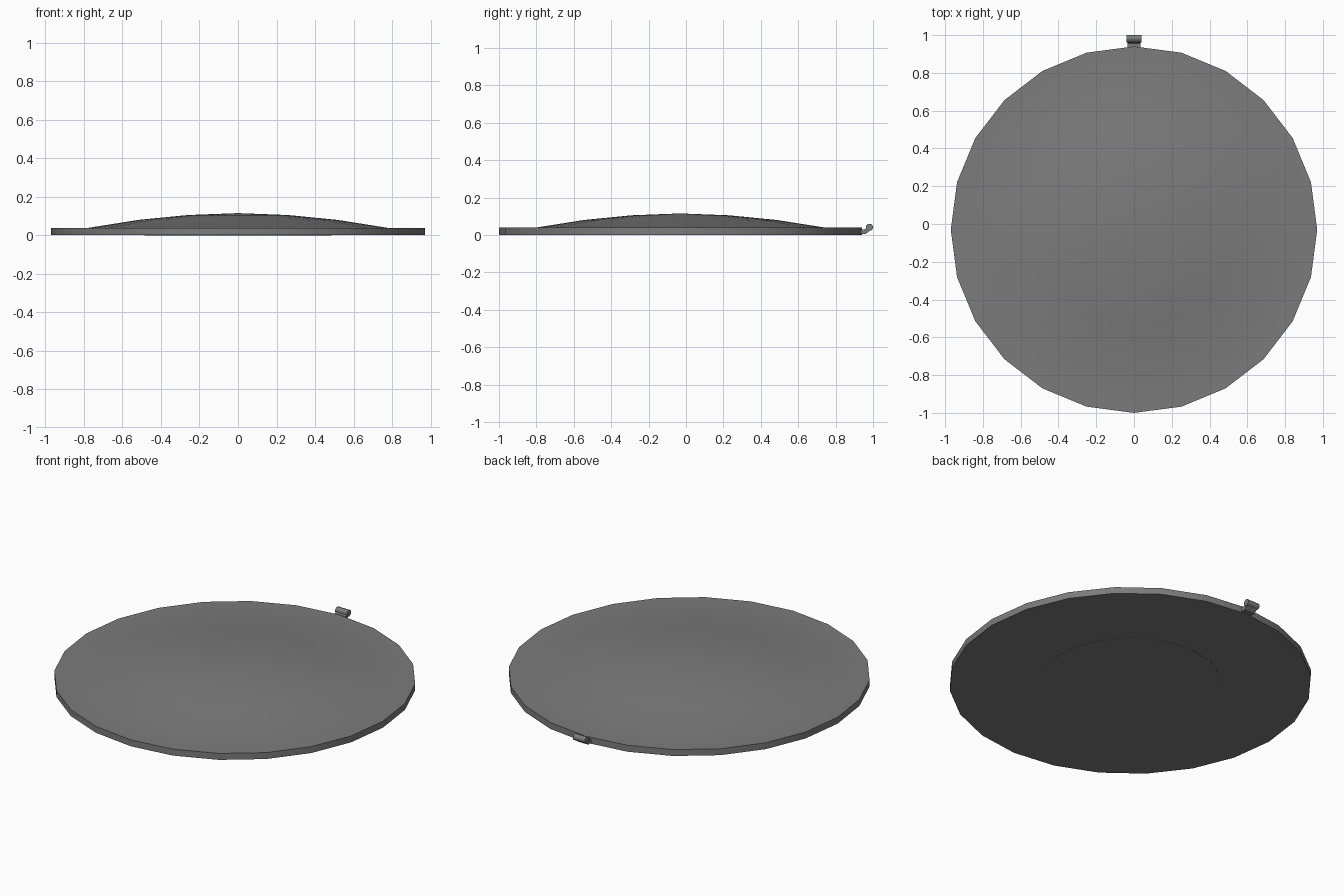
import bpy, bmesh, math

if "Cube" in bpy.data.objects:
    bpy.data.objects.remove(bpy.data.objects["Cube"])

CY = -0.03      # disc centre in y (the hinge tab fills the rest)
SIDES = 24

grey = bpy.data.materials.new("grey metal")
grey.diffuse_color = (0.2, 0.2, 0.2, 1)
grey.use_nodes = True
grey.node_tree.nodes["Principled BSDF"].inputs["Base Color"].default_value = grey.diffuse_color


def finish(name, bm, angle=30):
    bmesh.ops.recalc_face_normals(bm, faces=bm.faces)
    me = bpy.data.meshes.new(name)
    bm.to_mesh(me)
    bm.free()
    ob = bpy.data.objects.new(name, me)
    bpy.context.collection.objects.link(ob)
    me.materials.append(grey)
    bpy.ops.object.select_all(action='DESELECT')
    ob.select_set(True)
    bpy.context.view_layer.objects.active = ob
    bpy.ops.object.shade_smooth_by_angle(angle=math.radians(angle))
    return ob


def lathe(name, profile, sides):
    """Revolve (radius, z) points around the disc axis; radius 0 makes a pole."""
    bm = bmesh.new()
    rings = []
    for r, z in profile:
        n = sides if r > 0 else 1
        rings.append([bm.verts.new((r * math.sin(2 * math.pi * i / sides),
                                    CY + r * math.cos(2 * math.pi * i / sides), z))
                      for i in range(n)])
    for a, b in zip(rings, rings[1:]):
        for i in range(sides):
            j = (i + 1) % sides
            quad = [a[i % len(a)], a[j % len(a)], b[j % len(b)], b[i % len(b)]]
            bm.faces.new(list(dict.fromkeys(quad)))
    return finish(name, bm)


def extrude_x(name, outline, half):
    """Extrude a (y, z) outline along x, centred."""
    bm = bmesh.new()
    f = bm.faces.new([bm.verts.new((-half, y, z)) for y, z in outline])
    ext = bmesh.ops.extrude_face_region(bm, geom=[f])
    vs = [v for v in ext["geom"] if isinstance(v, bmesh.types.BMVert)]
    bmesh.ops.translate(bm, verts=vs, vec=(2 * half, 0, 0))
    return finish(name, bm)


# domed lid with a flat rim
lathe("lid", [(0, 0.001), (0.97, 0.001), (0.97, 0.039), (0.775, 0.039),
              (0.515, 0.08), (0.26, 0.105), (0, 0.115)], SIDES)

# thin round pad on the underside
lathe("underside_pad", [(0, 0), (0.485, 0), (0.485, 0.002)], 64)

# hinge arm from the rim up to the barrel
extrude_x("hinge_arm", [(0.92, 0.006), (0.962, 0.006), (0.992, 0.03),
                        (0.975, 0.045), (0.955, 0.03), (0.92, 0.03)], 0.034)

# hinge barrel
extrude_x("hinge_barrel", [(0.981 + 0.019 * math.cos(2 * math.pi * i / 12),
                            0.041 + 0.019 * math.sin(2 * math.pi * i / 12))
                           for i in range(12)], 0.039)
